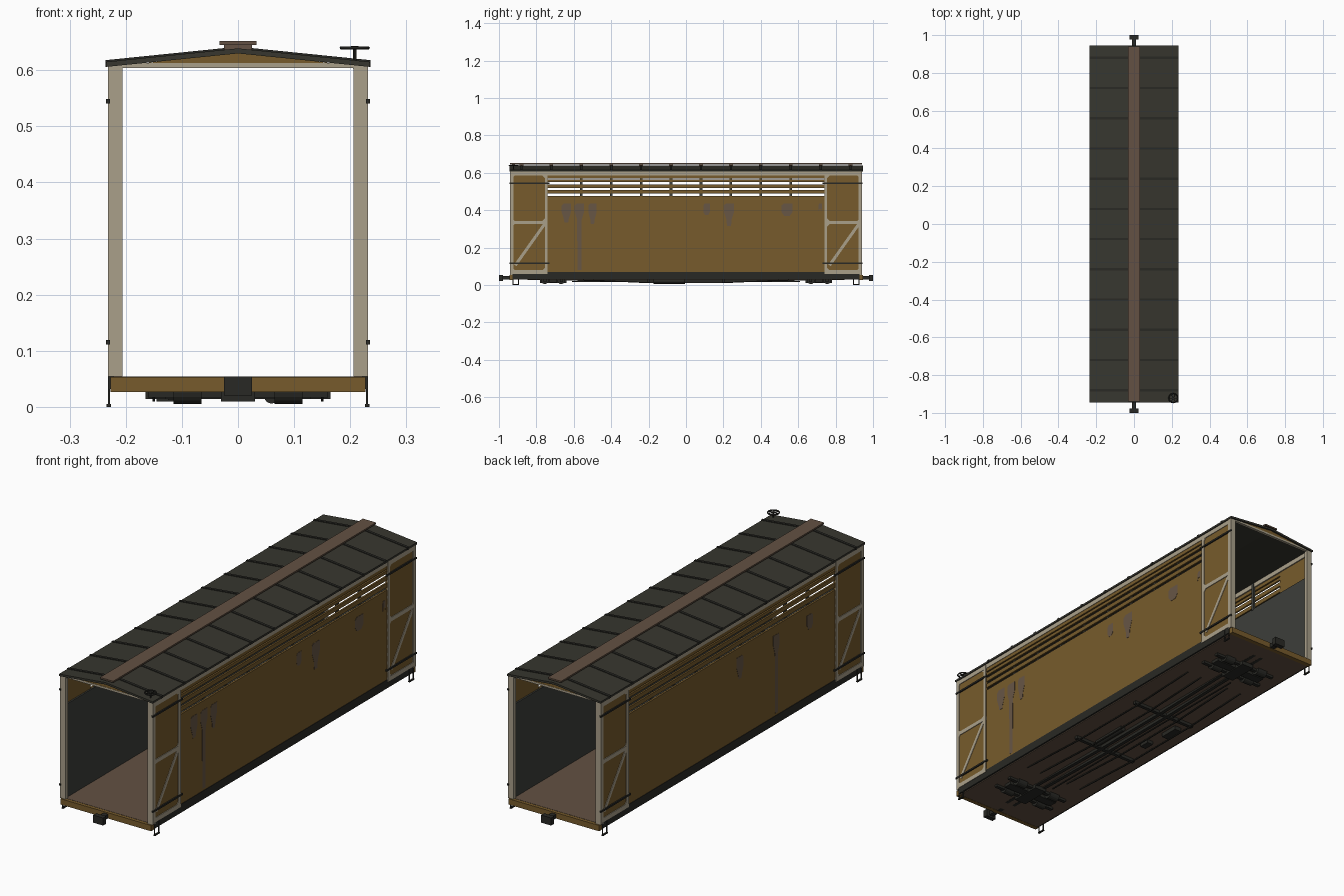
import bpy, bmesh, math
from mathutils import Matrix, Vector

cube = bpy.data.objects.get("Cube")
if cube:
    bpy.data.objects.remove(cube, do_unlink=True)


def material(name, *rgb):
    m = bpy.data.materials.new(name)
    m.use_nodes = True
    m.diffuse_color = (*rgb, 1)
    bsdf = m.node_tree.nodes["Principled BSDF"]
    bsdf.inputs["Base Color"].default_value = (*rgb, 1)
    bsdf.inputs["Roughness"].default_value = 0.9
    return m


OCHRE = material("ochre paint", .185, .105, .025)
CREAM = material("weathered cream", .40, .35, .255)
ROOF = material("roof tar", .038, .037, .028)
WOOD = material("brown planks", .125, .083, .056)
LINING = material("grey lining", .046, .049, .043)
METAL = material("black iron", .022, .022, .018)
STAIN = material("faded stain", .135, .092, .06)


def add_box(bm, x, y, z):
    """Box from three (low, high) ranges."""
    mid = Vector([(a + b) / 2 for a, b in (x, y, z)])
    size = Matrix.Diagonal([abs(b - a) for a, b in (x, y, z)] + [1])
    bmesh.ops.create_cube(bm, size=1, matrix=Matrix.Translation(mid) @ size)


def add_beam(bm, p, q, thick, depth):
    """Square bar from p to q; thick is across, depth along x."""
    p, q = Vector(p), Vector(q)
    d = (q - p).normalized()
    side = Vector((1, 0, 0)) if abs(d.x) < .9 else Vector((0, 1, 0))
    up = d.cross(side).normalized()
    side = up.cross(d)
    rot = Matrix((side * depth, up * thick, d * (q - p).length)).transposed().to_4x4()
    bmesh.ops.create_cube(bm, size=1, matrix=Matrix.Translation((p + q) / 2) @ rot)


def add_cylinder(bm, centre, radius, depth, axis, sides=16):
    rot = {"x": Matrix.Rotation(math.pi / 2, 4, "Y"),
           "y": Matrix.Rotation(math.pi / 2, 4, "X"), "z": Matrix()}[axis]
    bmesh.ops.create_cone(bm, cap_ends=True, segments=sides, radius1=radius, radius2=radius,
                          depth=depth, matrix=Matrix.Translation(centre) @ rot)


def add_prism(bm, points, axis, low, high):
    """Extrude a flat outline along x or y."""
    def at(p, t):
        return (t, *p) if axis == "x" else (p[0], t, p[1])
    face = bm.faces.new([bm.verts.new(at(p, low)) for p in points])
    moved = bmesh.ops.extrude_face_region(bm, geom=[face])["geom"]
    step = Vector((high - low, 0, 0) if axis == "x" else (0, high - low, 0))
    bmesh.ops.translate(bm, vec=step, verts=[v for v in moved if isinstance(v, bmesh.types.BMVert)])


def finish(name, bm, mat, mirror="", spin=False):
    """Mirror across the named axes, or copy by a half turn, then make the object."""
    turns = [Matrix.Scale(-1, 4, (a == "x", a == "y", 0)) for a in mirror]
    if spin:
        turns.append(Matrix.Rotation(math.pi, 4, "Z"))
    for turn in turns:
        copy = bmesh.ops.duplicate(bm, geom=bm.verts[:] + bm.edges[:] + bm.faces[:])["geom"]
        bmesh.ops.transform(bm, matrix=turn, verts=[v for v in copy if isinstance(v, bmesh.types.BMVert)])
    bmesh.ops.recalc_face_normals(bm, faces=bm.faces[:])
    mesh = bpy.data.meshes.new(name)
    bm.to_mesh(mesh)
    bm.free()
    mesh.materials.append(mat)
    ob = bpy.data.objects.new(name, mesh)
    bpy.context.collection.objects.link(ob)
    return ob


def boxes(name, mat, items, mirror=""):
    bm = bmesh.new()
    for item in items:
        add_box(bm, *item)
    return finish(name, bm, mat, mirror)


END = .94
DOOR = .74
BAY = .16

# Floor, end sills and side sills
boxes("floor", WOOD, [((-.222, .222), (-.93, .93), (.028, .054))])
boxes("end_sill", OCHRE, [((-.227, .227), (.925, .945), (.027, .053))], "y")
boxes("side_sill", METAL, [((.22, .23), (-.925, .925), (.032, .07))], "x")

# Side walls: solid boards below, spaced slats above
slats = [(.066, .476), (.488, .507), (.519, .538), (.55, .564), (.57, .59)]
boxes("side_wall", OCHRE, [((.22, .228), (-.75, .75), z) for z in slats], "x")
boxes("inner_lining", LINING, [((.212, .219), (-.92, .92), (.054, .476))], "x")
boxes("wall_posts", LINING, [((.21, .22), ((i - 3.5) * BAY - .007, (i - 3.5) * BAY + .007), (.47, .606))
                             for i in range(8)], "x")
boxes("top_plate", CREAM, [((.214, .23), (-END, END), (.586, .607))], "x")
boxes("corner_post", CREAM, [((.206, .232), (.922, END), (.054, .607))], "xy")

# Doors with cream frames, a diagonal brace and iron straps
boxes("door_panel", OCHRE, [((.219, .229), (DOOR, .93), (.062, .6))], "xy")
inner, outer = (DOOR, .755), (.928, END)
boxes("door_frame", CREAM, [((.222, .232), inner, (.06, .604)), ((.222, .232), outer, (.06, .604))]
      + [((.222, .232), (DOOR, END), z) for z in ((.06, .08), (.325, .343), (.584, .604))], "xy")
bm = bmesh.new()
for y in (DOOR + .005, -END + .005):
    add_beam(bm, (.2285, y + .022, .105), (.2285, y + .182, .33), .016, .005)
finish("door_brace", bm, CREAM, spin=True)
bm = bmesh.new()
for y, s in ((.755, 1), (.928, -1)):
    for z, t in ((.08, 1), (.584, -1), (.343, 1), (.325, -1)):
        add_prism(bm, [(y, z), (y + s * .012, z), (y, z + t * .012)], "x", .228, .231)
finish("door_corner_gussets", bm, CREAM, "xy")
boxes("door_straps", METAL, [((.228, .235), (.73, .943), (z - .004, z + .004)) for z in (.115, .545)], "xy")

# Weather stains: thin plates with a broad head and a narrow tail
def stains(name, side, marks):
    bm = bmesh.new()
    for y, width, low in marks:
        w, top = width / 2, .435
        neck = max(low, top - .085)
        outline = [(y - w, top - .01), (y - w * .6, top), (y + w, top), (y + w, top - .045),
                   (y + w * .5, neck), (y + w * .4, low), (y - w * .4, low), (y - w * .5, neck),
                   (y - w, top - .045)]
        add_prism(bm, outline, "x", side * .2275, side * .229)
    finish(name, bm, STAIN)


stains("left_stains", 1, [(-.64, .05, .335), (-.57, .05, .08), (-.5, .045, .325), (.11, .035, .375),
                          (.23, .055, .315), (.54, .06, .37), (.718, .02, .405)])
stains("right_stains", -1, [(-.06, .05, .335), (-.32, .045, .08), (-.56, .045, .37)])

# Gable ends and roof
boxes("gable_beam", CREAM, [((-.225, .225), (.925, .938), (.604, .613))], "y")
bm = bmesh.new()
add_prism(bm, [(-.17, .612), (.17, .612), (0, .633)], "y", .925, .937)
finish("gable", bm, OCHRE, "y")


def roof_slab(bm, low, high, lift, half):
    add_prism(bm, [(-half, .606), (0, .63), (half, .606), (half, .615 + lift),
                   (0, .639 + lift), (-half, .615 + lift)], "y", low, high)


bm = bmesh.new()
roof_slab(bm, -.945, .945, 0, .235)
finish("roof", bm, ROOF)
bm = bmesh.new()
for i in range(12):
    y = (i - 5.5) * BAY
    roof_slab(bm, y - .006, y + .006, .003, .236)
finish("roof_ribs", bm, METAL)
boxes("roof_walk", WOOD, [((-.033, .033), (-END, END), (.645, .652))])
boxes("walk_saddles", WOOD, [((-.025, .025), ((i - 5.5) * BAY - .01, (i - 5.5) * BAY + .01), (.634, .646))
                             for i in range(12)])

# Brake wheel on the roof corner
hub = Vector((.208, -.922, .64))
bm = bmesh.new()
add_cylinder(bm, hub - Vector((0, 0, .018)), .003, .038, "z", 8)
add_cylinder(bm, hub, .007, .006, "z")
for k in range(3):
    arm = Vector((math.cos(k * math.pi / 3), math.sin(k * math.pi / 3), 0)) * .025
    add_beam(bm, hub - arm, hub + arm, .003, .004)
finish("brake_stem", bm, METAL)
bpy.ops.mesh.primitive_torus_add(location=hub, major_radius=.024, minor_radius=.003,
                                 major_segments=24, minor_segments=6)
wheel = bpy.context.object
wheel.name = "brake_wheel"
wheel.data.materials.append(METAL)
bpy.ops.object.shade_smooth_by_angle()

# Couplers and corner steps
boxes("coupler", METAL, [((-.011, .011), (.9, .985), (.028, .047)),
                         ((-.025, .025), (.978, 1), (.02, .054))], "y")
boxes("step", METAL, [((.228, .232), (.893, .897), (.002, .06)), ((.228, .232), (.923, .927), (.002, .06)),
                      ((.226, .234), (.893, .927), (0, .005))], "xy")

# Bolsters with rounded bearings
boxes("bolster", METAL, [((-.16, .16), (y - .008, y + .008), (.017, .029)) for y in (.665, .755)]
      + [((-.13, .13), (.69, .73), (.014, .029)), ((-.03, .03), (.64, .78), (.01, .029))], "y")
bm = bmesh.new()
for y in (.668, .755):
    add_cylinder(bm, (.09, y, .026), .021, .05, "x")
finish("bearing", bm, METAL, "xy")

# Centre sills, cross bearers and truss rods
bm = bmesh.new()
add_prism(bm, [(-.9, .029), (-.55, .022), (-.2, .014), (.2, .014), (.55, .022), (.9, .029)], "x", .012, .028)
finish("centre_sill", bm, METAL, "x")
boxes("cross_bearer", METAL, [((-.165, .165), (.192, .208), (.014, .03))], "y")
bm = bmesh.new()
for x in (.075, .15):
    add_beam(bm, (x, .55, .028), (x, .2, .012), .005, .005)
    add_beam(bm, (x, .2, .012), (x, 0, .012), .005, .005)
finish("truss_rod", bm, METAL, "xy")
bm = bmesh.new()
add_beam(bm, (-.045, -.61, .018), (-.045, .61, .018), .004, .004)
finish("brake_rod", bm, METAL)

# Brake gear
bm = bmesh.new()
add_cylinder(bm, (.06, -.09, .02), .014, .17, "y")
cylinder = finish("brake_cylinder", bm, METAL)
for p in cylinder.data.polygons:
    p.use_smooth = len(p.vertices) == 4
boxes("brake_boxes", METAL, [((-.145, -.11), (.06, .15), (.01, .03)), ((-.125, -.095), (-.07, -.02), (.012, .03))])
